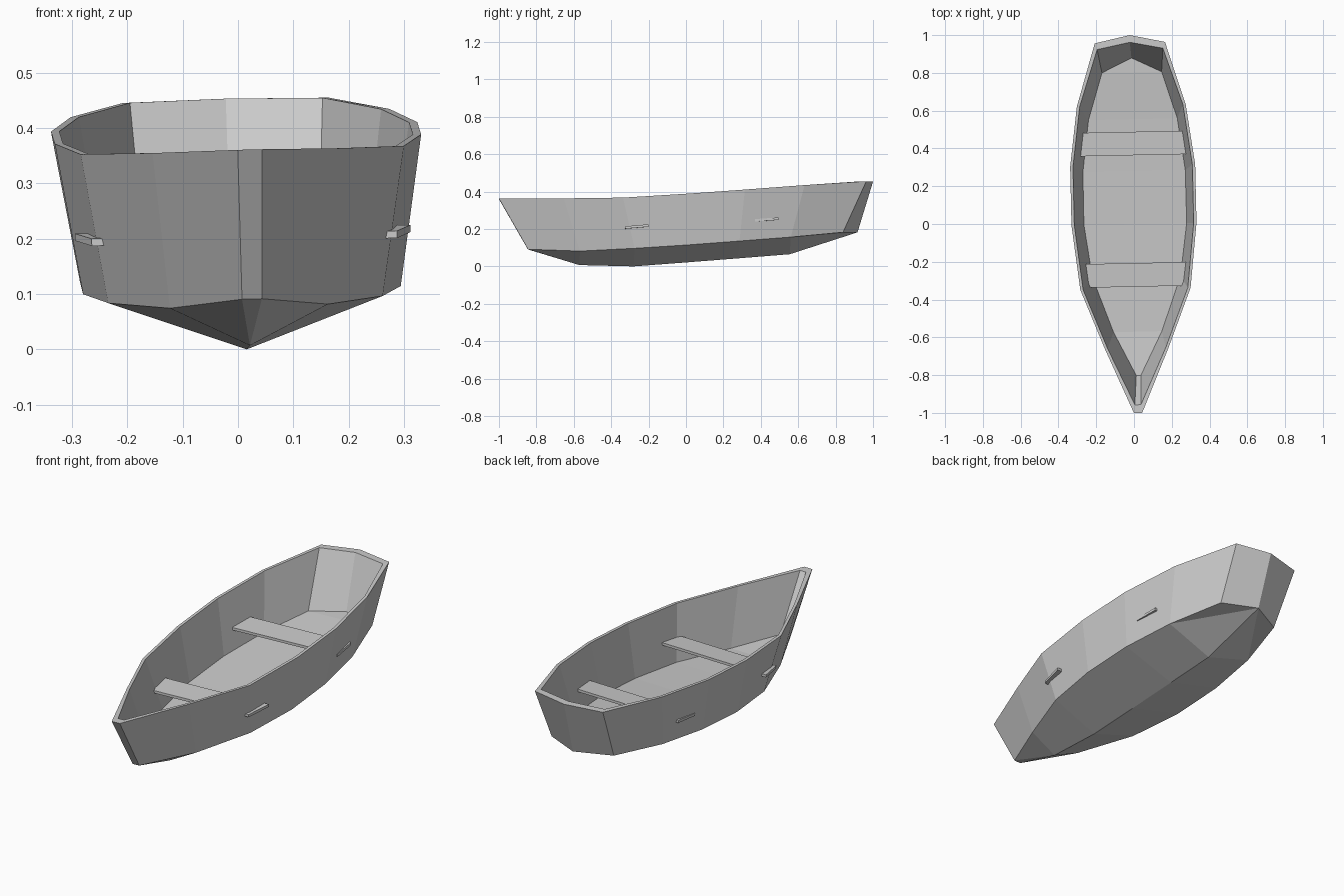
import bpy, bmesh
from mathutils import Matrix

if "Cube" in bpy.data.objects:
    bpy.data.objects.remove(bpy.data.objects["Cube"])

# The boat rests slightly yawed and rolled: one small matrix tilts every part
TILT = Matrix(((1, -0.021, -0.026, 0.026 * 0.38),
               (0.021, 1, 0, 0),
               (0.026, 0, 1, 0),
               (0, 0, 0, 1)))


def finish(bm, name):
    bmesh.ops.remove_doubles(bm, verts=bm.verts, dist=1e-5)
    bmesh.ops.recalc_face_normals(bm, faces=bm.faces)
    bm.transform(TILT)
    me = bpy.data.meshes.new(name)
    bm.to_mesh(me)
    bm.free()
    ob = bpy.data.objects.new(name, me)
    bpy.context.collection.objects.link(ob)
    return ob


# Half sections, bow to stern corner: (half width, y, z)
RIM = [(.022, -1.0, .361), (.169, -.657, .359), (.292, -.343, .360), (.331, 0, .380),
       (.331, .308, .402), (.288, .628, .427), (.186, .960, .450)]
RIM_TIP = (0, 1.0, .453)
CHINE = [(.018, -.845, .091), (.143, -.57, .078), (.248, -.28, .090), (.287, 0, .107),
         (.286, .28, .128), (.250, .555, .150), (.170, .836, .178)]
CHINE_TIP = (0, .917, .182)
KEEL = [(-.57, .007), (-.28, 0), (0, .021), (.28, .043), (.555, .065)]


def inset(half, tip, floor_up):
    """Inner wall line: thin at the sides, thicker at bow and stern."""
    out = [(w - .015, y, z + floor_up) for w, y, z in half]
    w, y, z = half[0]
    out[0] = (w - .006, y + .043, z + floor_up)
    w, y, z = half[-1]
    out[-1] = (w - .012, y - .033, z + floor_up)
    return out, (0, tip[1] - .038, tip[2] + floor_up)


def ring(bm, half, tip):
    """Closed loop: right side to stern tip, back along the mirrored left side."""
    pts = half + [tip] + [(-w, y, z) for w, y, z in reversed(half)]
    return [bm.verts.new(p) for p in pts]


def bridge(bm, a, b):
    n = len(a)
    for i in range(n):
        j = (i + 1) % n
        bm.faces.new((a[i], a[j], b[j], b[i]))


# Hull: outer shell, rim, inner wall, floor and V bottom
bm = bmesh.new()
rim = ring(bm, RIM, RIM_TIP)
chine = ring(bm, CHINE, CHINE_TIP)
rim_in = ring(bm, *inset(RIM, RIM_TIP, 0))
floor = ring(bm, *inset(CHINE, CHINE_TIP, .008))
bridge(bm, chine, rim)
bridge(bm, rim, rim_in)
bridge(bm, rim_in, floor)

n = len(CHINE)
for i in range(n - 1):
    bm.faces.new((floor[i], floor[i + 1], floor[-2 - i], floor[-1 - i]))
bm.faces.new((floor[n - 1], floor[n], floor[n + 1]))

keel = [bm.verts.new((0, y, z)) for y, z in KEEL]
bm.faces.new((chine[0], chine[-1], keel[0]))
for side in (chine[:n], chine[:n:-1]):
    bm.faces.new((side[0], side[1], keel[0]))
    for i in range(len(keel) - 1):
        bm.faces.new((side[i + 1], side[i + 2], keel[i + 1], keel[i]))
    bm.faces.new((side[-2], side[-1], chine[n]))
    bm.faces.new((side[-2], chine[n], keel[-1]))
finish(bm, "hull")


# Seats: tapered planks whose ends pass through the sides
def seat(name, y0, y1, w0, w1, z0, z1, thick=.013):
    bm = bmesh.new()
    bmesh.ops.create_cube(bm, size=1)
    for v in bm.verts:
        back = v.co.y > 0
        top = v.co.z > 0
        side = 1 if v.co.x > 0 else -1
        v.co = (side * (w1 if back else w0), y1 if back else y0,
                (z1 if back else z0) - (0 if top else thick))
    finish(bm, name)


seat("front_seat", -.332, -.207, .276, .303, .207, .217)
seat("back_seat", .364, .488, .297, .288, .245, .254)
